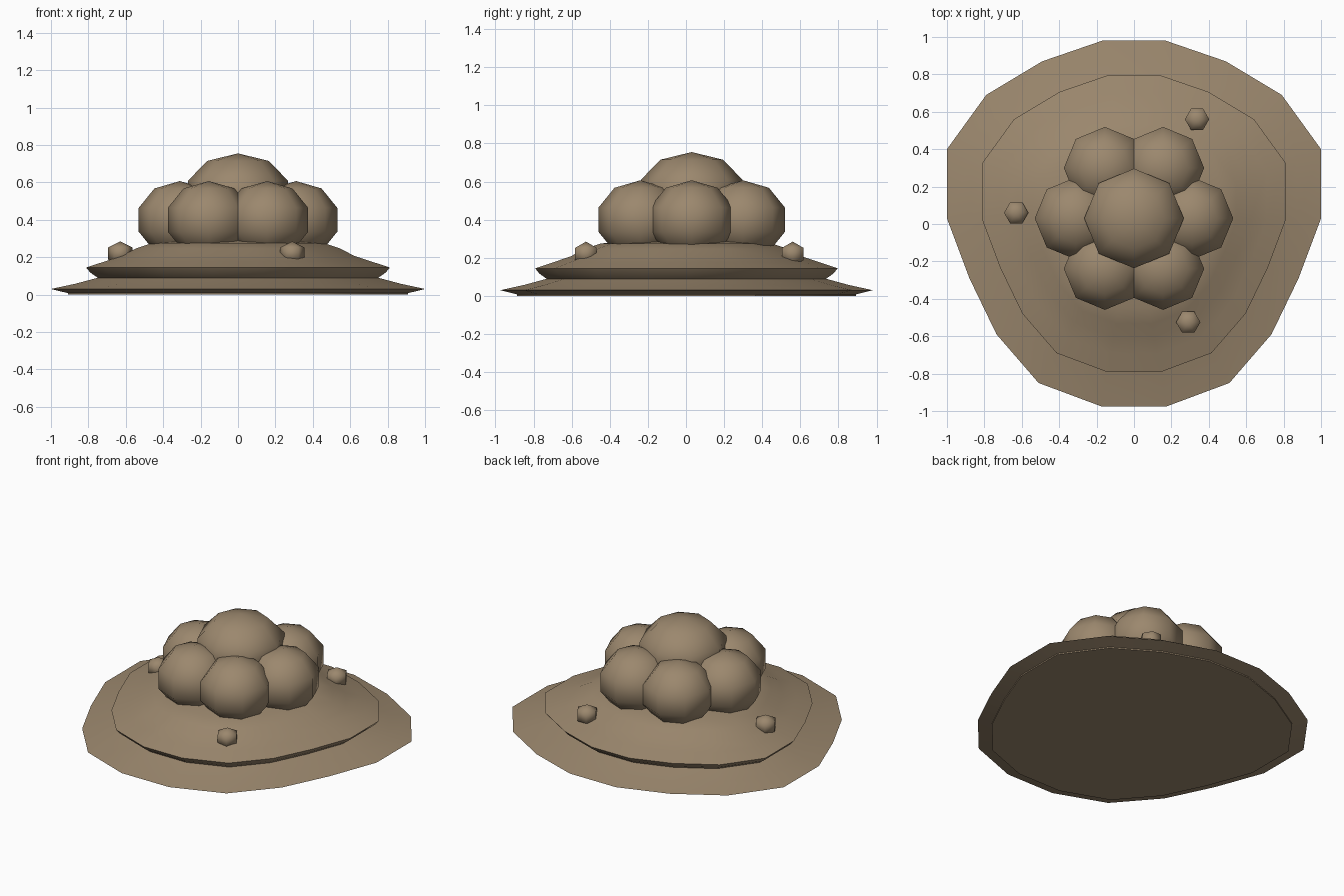
import bpy, bmesh, math

if "Cube" in bpy.data.objects:
    bpy.data.objects.remove(bpy.data.objects["Cube"])

stone = bpy.data.materials.new("brown_stone")
stone.diffuse_color = (0.33, 0.245, 0.155, 1)
stone.use_nodes = True
stone.node_tree.nodes["Principled BSDF"].inputs["Base Color"].default_value = stone.diffuse_color


def finish(name, bm, angle=None):
    """Turn a bmesh into a smooth shaded object."""
    bmesh.ops.recalc_face_normals(bm, faces=bm.faces)
    me = bpy.data.meshes.new(name)
    bm.to_mesh(me)
    bm.free()
    me.materials.append(stone)
    ob = bpy.data.objects.new(name, me)
    bpy.context.collection.objects.link(ob)
    bpy.ops.object.select_all(action='DESELECT')
    ob.select_set(True)
    bpy.context.view_layer.objects.active = ob
    if angle is None:
        bpy.ops.object.shade_smooth()
    else:
        bpy.ops.object.shade_smooth_by_angle(angle=math.radians(angle))
    return ob


def ball(name, loc, r, rz, segs, rings, turn=0):
    """Low-poly squashed ball."""
    bm = bmesh.new()
    bmesh.ops.create_uvsphere(bm, u_segments=segs, v_segments=rings, radius=1)
    ob = finish(name, bm)
    ob.location = loc
    ob.scale = (r, r, rz)
    ob.rotation_euler.z = turn
    return ob


# Stepped base: rounded shield outline, scaled along a height profile
half = [(0.17, 0.98), (0.49, 0.87), (0.79, 0.69), (1.0, 0.40), (1.0, 0.03),
        (0.88, -0.29), (0.735, -0.59), (0.51, -0.85), (0.175, -0.975)]
outline = half + [(-x, y) for x, y in reversed(half)]
profile = [(0.91, 0.0), (0.91, 0.008), (1.0, 0.03), (0.87, 0.058), (0.75, 0.09),
           (0.79, 0.118), (0.812, 0.145), (0.71, 0.178), (0.62, 0.208),
           (0.545, 0.247), (0.46, 0.275), (0.25, 0.295)]
bm = bmesh.new()
rows = [[bm.verts.new((x * s, y * s, z)) for x, y in outline] for s, z in profile]
n = len(outline)
for a, b in zip(rows, rows[1:]):
    for i in range(n):
        j = (i + 1) % n
        bm.faces.new((a[i], a[j], b[j], b[i]))
bm.faces.new(rows[0])
peak = bm.verts.new((0, 0, 0.30))
for i in range(n):
    bm.faces.new((rows[-1][i], rows[-1][(i + 1) % n], peak))
finish("stepped_base", bm, 35)

# Ring of six boulders with a larger one on top
for k in range(6):
    a = math.radians(60 * k)
    ball(f"ring_boulder_{k + 1}",
         (0.311 * math.cos(a), 0.03 + 0.311 * math.sin(a), 0.40),
         0.231, 0.207, 8, 5)
ball("top_boulder", (0, 0.03, 0.545), 0.28, 0.21, 8, 5)

# Three pebbles on the slope
for k, (x, y) in enumerate([(0.337, 0.56), (-0.63, 0.06), (0.29, -0.525)]):
    ball(f"pebble_{k + 1}", (x, y, 0.22), 0.075, 0.065, 6, 3, math.radians(30))
